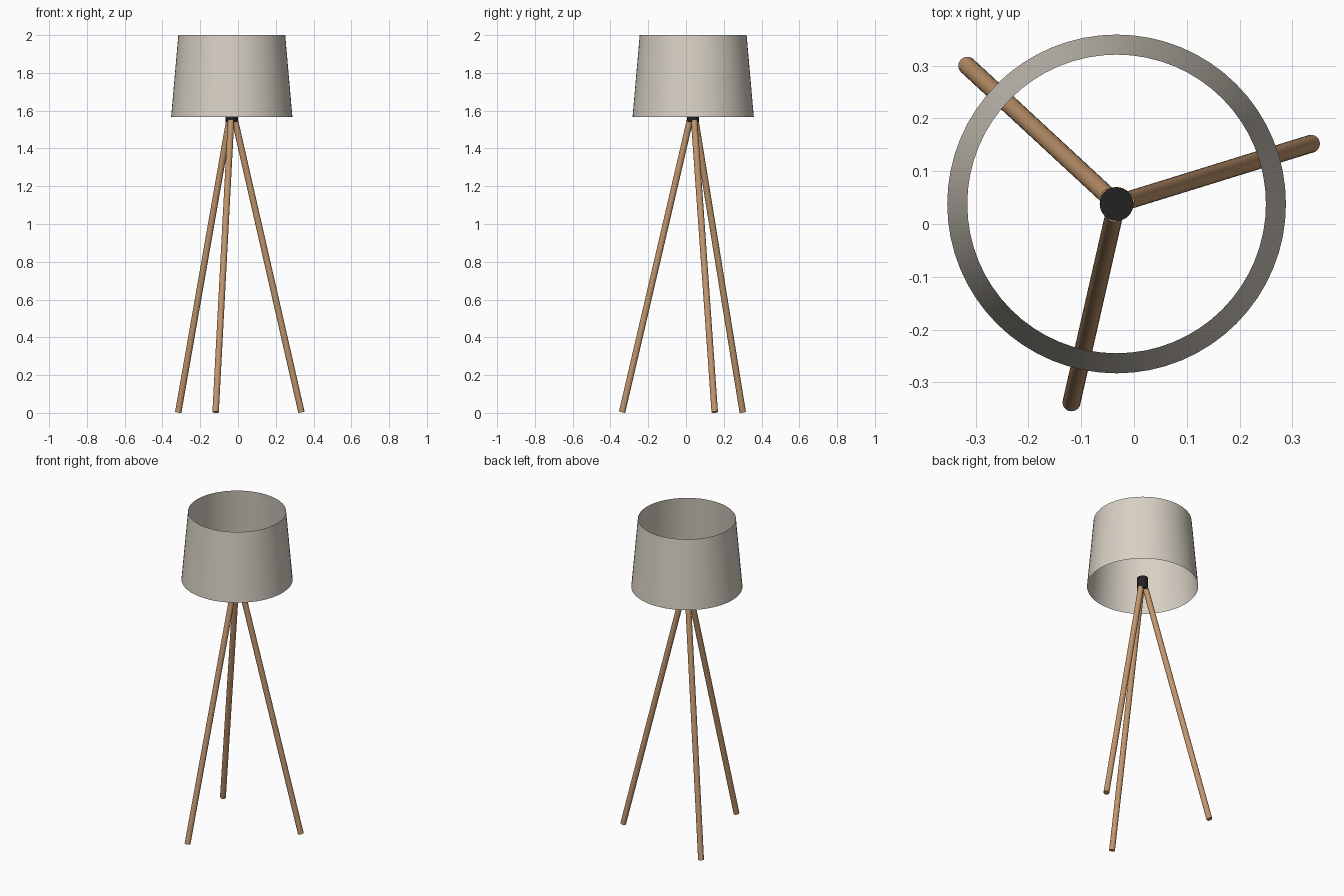
import bpy, math
from mathutils import Vector

cube = bpy.data.objects.get("Cube")
if cube:
    bpy.data.objects.remove(cube, do_unlink=True)

AXIS = Vector((-0.033, 0.038, 0))  # vertical axis of the lamp


def material(name, rgb):
    m = bpy.data.materials.new(name)
    m.use_nodes = True
    m.diffuse_color = (*rgb, 1)
    bsdf = next(n for n in m.node_tree.nodes if n.type == 'BSDF_PRINCIPLED')
    bsdf.inputs["Base Color"].default_value = (*rgb, 1)
    return m


linen = material("linen", (0.68, 0.63, 0.55))
wood = material("wood", (0.54, 0.31, 0.155))
black = material("black", (0.016, 0.016, 0.016))


def finish(name, mat):
    ob = bpy.context.object
    ob.name = name
    ob.data.materials.append(mat)
    bpy.ops.object.shade_smooth_by_angle(angle=math.radians(40))
    return ob


def rod(name, start, end, radius, mat, sides):
    d = end - start
    bpy.ops.mesh.primitive_cylinder_add(
        vertices=sides, radius=radius, depth=d.length, location=(start + end) / 2,
        rotation=d.to_track_quat('Z', 'Y').to_euler())
    return finish(name, mat)


# Open tapered shade, a single thin sheet
bpy.ops.mesh.primitive_cone_add(
    vertices=64, radius1=0.321, radius2=0.283, depth=0.433,
    end_fill_type='NOTHING', location=AXIS + Vector((0, 0, 1.7835)))
finish("lamp_shade", linen)

# Bulb socket joining the legs
rod("socket", AXIS + Vector((0, 0, 1.54)), AXIS + Vector((0, 0, 1.62)), 0.032, black, 32)

# Three splayed legs
for i, name in enumerate(("left_leg", "back_right_leg", "front_leg")):
    a = math.radians(17.2 + 120 * i)
    out = Vector((math.cos(a), math.sin(a), 0))
    rod(name, AXIS + out * 0.386 + Vector((0, 0, 0.004)),
        AXIS + out * 0.018 + Vector((0, 0, 1.547)), 0.017, wood, 24)
